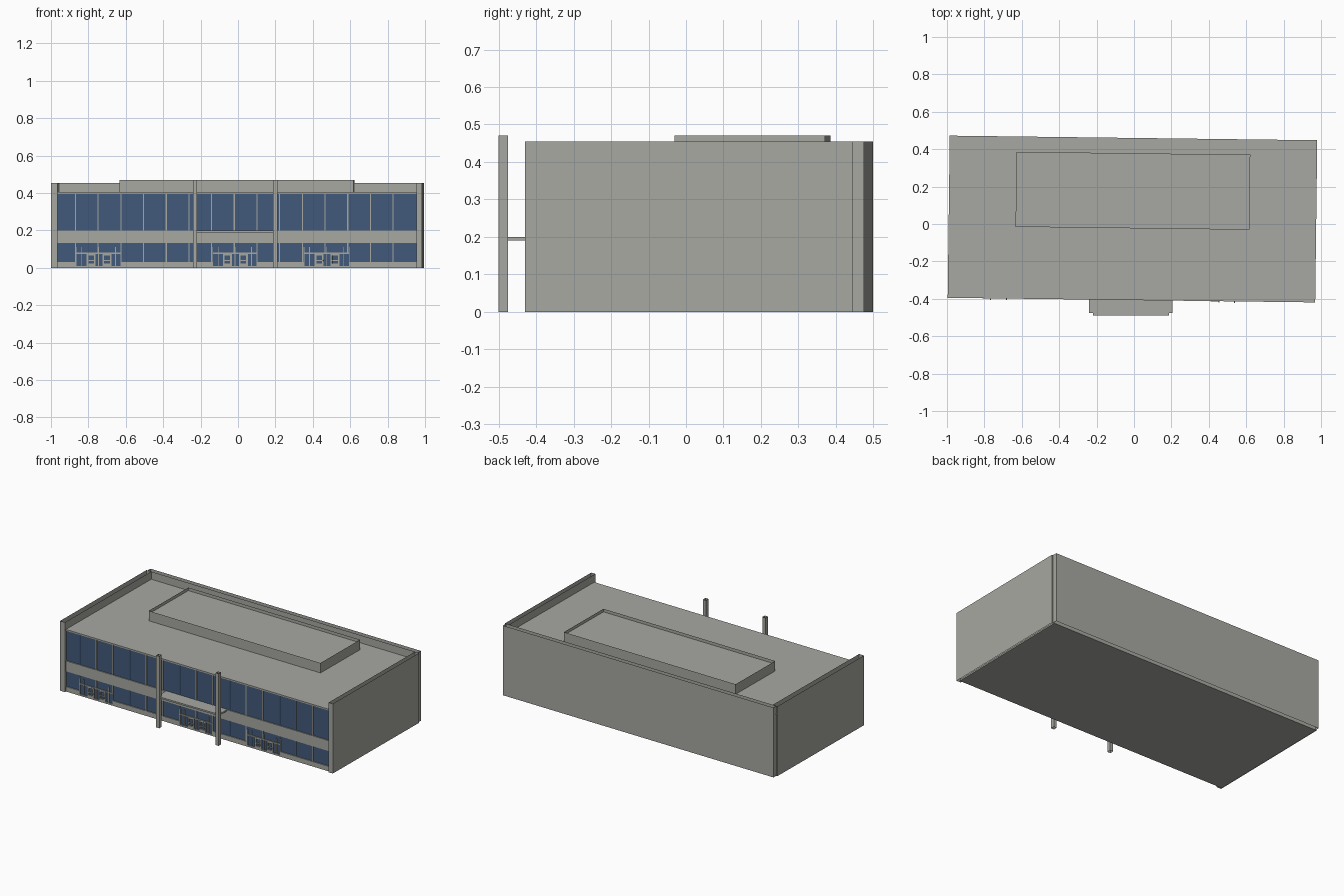
import bpy, bmesh, math
from mathutils import Matrix

if "Cube" in bpy.data.objects:
    bpy.data.objects.remove(bpy.data.objects["Cube"])

TILT = Matrix.Rotation(-0.0125, 4, 'Z')   # building sits slightly turned on its site


def material(name, rgb):
    m = bpy.data.materials.new(name)
    m.diffuse_color = (*rgb, 1)
    m.use_nodes = True
    m.node_tree.nodes["Principled BSDF"].inputs["Base Color"].default_value = m.diffuse_color
    return m


CONCRETE = material("warm_grey_concrete", (0.39, 0.39, 0.36))
GLASS = material("blue_glass", (0.054, 0.102, 0.195))


def boxes(name, parts, mat=CONCRETE, turned=True, open_ends=False):
    """One object made of boxes, each (x0, x1, y0, y1, z0, z1)."""
    bm = bmesh.new()
    for x0, x1, y0, y1, z0, z1 in parts:
        m = Matrix.Translation(((x0 + x1) / 2, (y0 + y1) / 2, (z0 + z1) / 2))
        m = m @ Matrix.Diagonal((x1 - x0, y1 - y0, z1 - z0, 1))
        bmesh.ops.create_cube(bm, size=1, matrix=m)
    if open_ends:
        bm.normal_update()
        bmesh.ops.delete(bm, geom=[f for f in bm.faces if abs(f.normal.z) > 0.5], context='FACES')
    if turned:
        bm.transform(TILT)
    me = bpy.data.meshes.new(name)
    bm.to_mesh(me)
    bm.free()
    me.materials.append(mat)
    ob = bpy.data.objects.new(name, me)
    bpy.context.collection.objects.link(ob)
    return ob


FACE = -0.407            # plane of the facade bands
PANE = -0.401            # plane of the glass
L, R = -0.96, 0.96       # inner faces of the side walls

# Shell: hollow outer walls rising above the roof as parapets
boxes("side_walls", [(-0.995, L, -0.4176, 0.457, 0, 0.455),
                     (R, 0.99, -0.4176, 0.457, 0, 0.455)], open_ends=True)
boxes("back_wall", [(-0.987, 0.982, 0.457, 0.487, 0, 0.455)], open_ends=True)
boxes("main_roof", [(-0.991, 0.974, FACE, 0.46, 0.396, 0.405)])
boxes("floor_slab", [(-0.991, 0.974, FACE, 0.46, 0, 0.01)])

# Rooftop plant room: thin walled upstand around a sunken lid
px0, px1, py0, py1 = -0.633, 0.617, -0.023, 0.378
boxes("plant_room_walls", [(px0, px1, py0, py1, 0.405, 0.47)], open_ends=True)
boxes("plant_room_lid", [(px0, px1, py0, py1, 0.44, 0.45)])

# Facade: glass strips with a solid band between them
boxes("upper_glass", [(L, R, PANE, PANE + 0.008, 0.2, 0.396)], GLASS)
boxes("lower_glass", [(L, R, PANE, PANE + 0.008, 0.01, 0.135)], GLASS)
boxes("floor_band", [(L, R, FACE, PANE + 0.02, 0.132, 0.2)])

# Door bays interrupt the low plinth
doors = [(-0.861, -0.62), (-0.13, 0.107), (0.358, 0.6)]
edges = [L] + [x for d in doors for x in d] + [R]
boxes("plinth", [(edges[i], edges[i + 1], FACE, PANE + 0.008, 0.01, 0.032)
                 for i in range(0, len(edges), 2)])

# Regular mullions on both storeys
bars = []
for i in range(15):
    x = -0.864 + i * 0.1213
    bars.append((x - 0.003, x + 0.003, PANE - 0.005, PANE, 0.2, 0.396))
    bars.append((x - 0.003, x + 0.003, PANE - 0.005, PANE, 0.08, 0.132))
    if not any(a < x < b for a, b in doors):
        bars.append((x - 0.003, x + 0.003, PANE - 0.005, PANE, 0.03, 0.08))
boxes("mullions", bars)

# Entrance framing: outer frame, transom, and two framed leaves per bay
frames, handles = [], []
for a, b in doors:
    y0, y1 = PANE - 0.006, PANE
    frames.append((a, b, y0, y1, 0.075, 0.081))
    for x in (a, a + 0.03, (a + b) / 2, b - 0.03, b):
        frames.append((x - 0.002, x + 0.002, y0, y1, 0.01, 0.112))
    for c in ((a + b) / 2 - 0.04, (a + b) / 2 + 0.045):
        for x in (c - 0.024, c + 0.015):
            frames.append((x, x + 0.009, y0 - 0.001, y1, 0.01, 0.075))
        for z0, z1 in ((0.01, 0.022), (0.036, 0.042), (0.067, 0.076)):
            frames.append((c - 0.02, c + 0.02, y0 - 0.001, y1, z0, z1))
        handles.append((c + 0.017, c + 0.022, y0 - 0.008, y0, 0.036, 0.042))
boxes("door_frames", frames)
boxes("door_handles", handles)

# Entrance canopy carried by two tall hollow posts
boxes("canopy", [(-0.24, 0.205, -0.475, -0.4, 0.19, 0.2),
                 (-0.218, 0.188, -0.49, -0.475, 0.19, 0.2)], turned=False)
boxes("canopy_posts", [(x, x + 0.022, -0.5, -0.475, 0, 0.47) for x in (-0.24, 0.188)],
      turned=False, open_ends=True)
